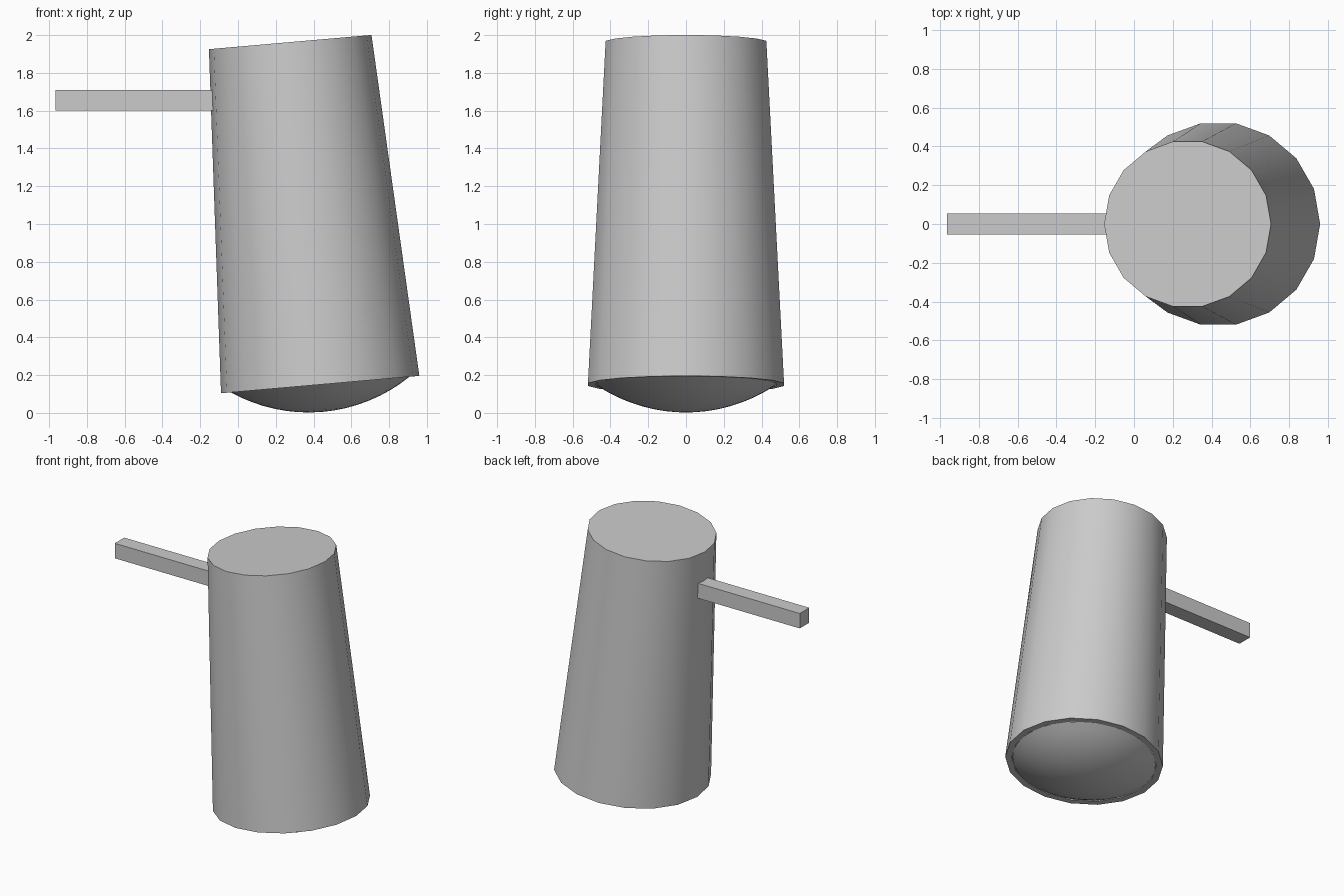
import bpy, bmesh, math
from mathutils import Matrix

if "Cube" in bpy.data.objects:
    bpy.data.objects.remove(bpy.data.objects["Cube"])

# Shared tilted axis: origin at the centre of the open bottom rim
TILT = Matrix.Translation((0.435, 0, 0.15)) @ Matrix.Rotation(math.radians(-5), 4, 'Y')


def lathe(name, profile, sides):
    """Revolve (radius, height) points about the tilted axis."""
    bm = bmesh.new()
    rings = []
    for r, z in profile:
        n = sides if r > 0 else 1
        rings.append([bm.verts.new((r * math.cos(2 * math.pi * i / sides),
                                    r * math.sin(2 * math.pi * i / sides), z))
                      for i in range(n)])
    for a, b in zip(rings, rings[1:]):
        for i in range(sides):
            j = (i + 1) % sides
            if len(a) == 1:
                bm.faces.new((a[0], b[j], b[i]))
            elif len(b) == 1:
                bm.faces.new((a[i], a[j], b[0]))
            else:
                bm.faces.new((a[i], a[j], b[j], b[i]))
    bmesh.ops.recalc_face_normals(bm, faces=bm.faces)
    bm.transform(TILT)
    mesh = bpy.data.meshes.new(name)
    bm.to_mesh(mesh)
    bm.free()
    obj = bpy.data.objects.new(name, mesh)
    bpy.context.collection.objects.link(obj)
    bpy.ops.object.select_all(action='DESELECT')
    obj.select_set(True)
    bpy.context.view_layer.objects.active = obj
    bpy.ops.object.shade_smooth_by_angle(angle=math.radians(35))
    return obj


# Tapered hollow body, closed at the top and open at the bottom
H = 1.82
lathe("body", [(0, H), (0.432, H), (0.527, 0), (0.484, 0),
               (0.392, H - 0.043), (0, H - 0.043)], 18)

# Shallow dome bulging out of the open bottom
R, DEPTH, EDGE = 0.85, 0.145, math.asin(0.478 / 0.85)
dome = [(R * math.sin(EDGE * k / 8), R - DEPTH - R * math.cos(EDGE * k / 8))
        for k in range(9)]
lathe("dome", dome, 36)

# Square bar handle
bpy.ops.mesh.primitive_cube_add(size=1, location=(-0.5325, 0, 1.655))
handle = bpy.context.object
handle.name = "handle"
handle.scale = (0.865, 0.11, 0.11)
